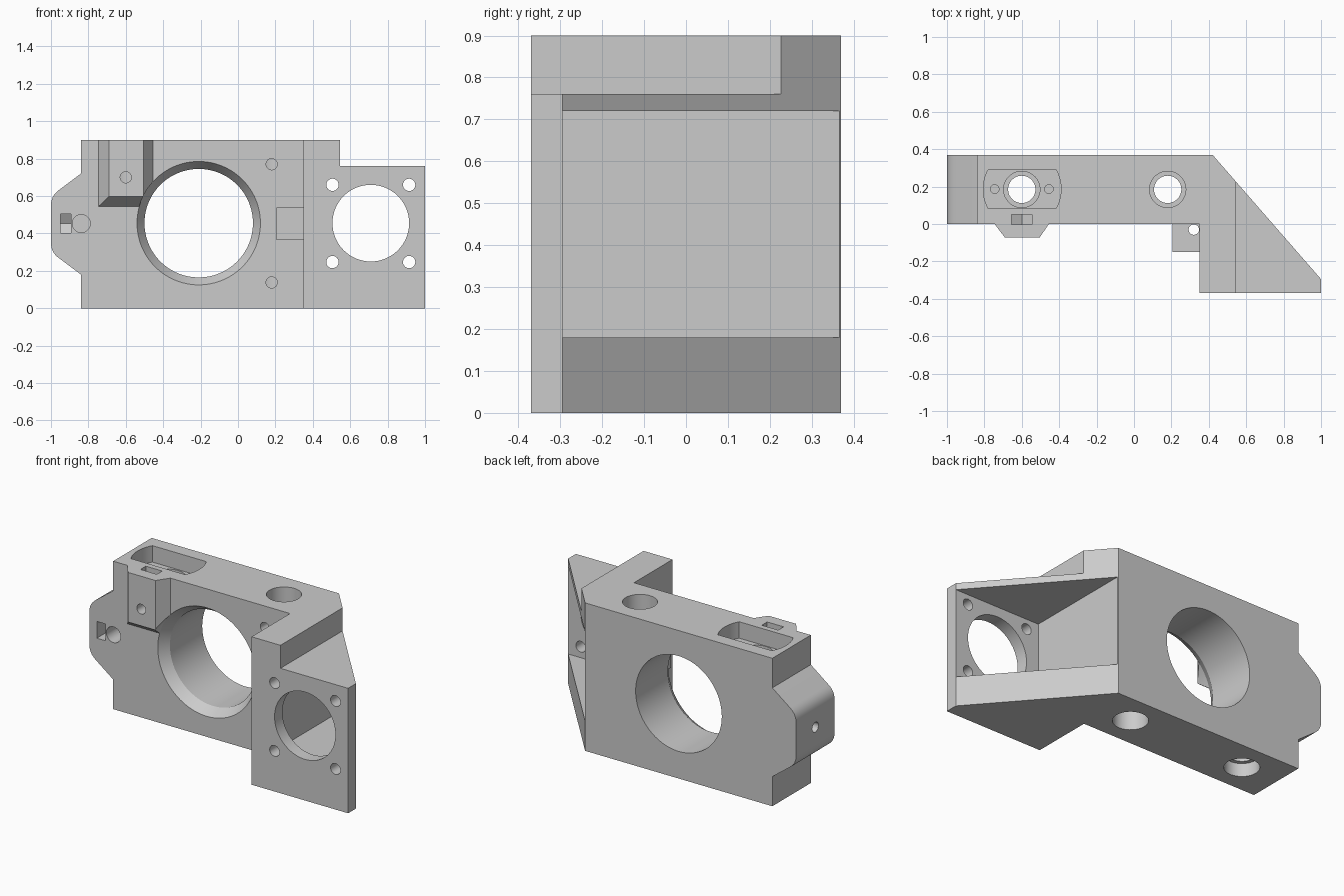
import bpy, bmesh, math

if "Cube" in bpy.data.objects:
    bpy.data.objects.remove(bpy.data.objects["Cube"], do_unlink=True)

# One plain grey plastic
grey = bpy.data.materials.new("grey_plastic")
grey.use_nodes = True
grey.diffuse_color = (0.6, 0.6, 0.6, 1)
grey.node_tree.nodes["Principled BSDF"].inputs["Base Color"].default_value = (0.6, 0.6, 0.6, 1)


def place(axis, u, v, t):
    """Put a 2D point (u, v) at distance t along the given axis."""
    return {"x": (t, u, v), "y": (u, t, v), "z": (u, v, t)}[axis]


def loft(name, axis, rings):
    """Skin a closed solid over rings of (points, distance)."""
    bm = bmesh.new()
    loops = [[bm.verts.new(place(axis, u, v, t)) for u, v in pts] for pts, t in rings]
    n = len(loops[0])
    for a, b in zip(loops, loops[1:]):
        for i in range(n):
            j = (i + 1) % n
            bm.faces.new((a[i], a[j], b[j], b[i]))
    bm.faces.new(loops[0])
    bm.faces.new(loops[-1])
    bmesh.ops.recalc_face_normals(bm, faces=bm.faces)
    mesh = bpy.data.meshes.new(name)
    bm.to_mesh(mesh)
    bm.free()
    mesh.materials.append(grey)
    ob = bpy.data.objects.new(name, mesh)
    bpy.context.collection.objects.link(ob)
    return ob


def prism(name, axis, pts, lo, hi):
    return loft(name, axis, [(pts, lo), (pts, hi)])


def box(name, x, y, z):
    return prism(name, "z", [(x[0], y[0]), (x[1], y[0]), (x[1], y[1]), (x[0], y[1])], *z)


def turned(name, axis, u, v, profile, sides=48):
    """Round solid: profile is a list of (distance, radius)."""
    angles = [2 * math.pi * i / sides for i in range(sides)]
    return loft(name, axis, [([(u + r * math.cos(a), v + r * math.sin(a)) for a in angles], t)
                             for t, r in profile])


def hole(axis, u, v, r, lo, hi, sides=48):
    return turned("hole_cutter", axis, u, v, [(lo, r), (hi, r)], sides)


def combine(target, tool, operation):
    mod = target.modifiers.new("combine", "BOOLEAN")
    mod.operation, mod.object, mod.solver = operation, tool, "EXACT"
    bpy.context.view_layer.update()
    result = bpy.data.meshes.new_from_object(
        target.evaluated_get(bpy.context.evaluated_depsgraph_get()))
    target.modifiers.clear()
    target.data = result
    bpy.data.objects.remove(tool, do_unlink=True)


# Main block with the rounded side lug in its outline
def fillet(a, b, c, steps=8):
    return [tuple((1 - s) ** 2 * p + 2 * s * (1 - s) * q + s * s * r for p, q, r in zip(a, b, c))
            for s in (i / steps for i in range(steps + 1))]


MID = 0.45
upper = [(-0.84, 0.9), (-0.84, 0.72)] + fillet((-0.96, 0.63), (-1, 0.6), (-1, 0.55))
lower = [(x, 2 * MID - z) for x, z in reversed(upper)]
body = prism("carriage_bracket", "y", upper + lower + [(0.4, 0), (0.4, 0.9)], 0, 0.37)

# Motor mount wedge: stepped top and open pocket between two gussets
wedge = prism("motor_mount", "z",
              [(0.35, -0.37), (1, -0.37), (1, -0.295), (0.42, 0.37), (0.35, 0.37)], 0, 0.9)
combine(wedge, box("step_cutter", (0.545, 1.2), (-0.5, 0.5), (0.76, 1)), "DIFFERENCE")
combine(wedge, box("pocket_cutter", (0.423, 1.2), (-0.295, 0.5), (0.18, 0.72)), "DIFFERENCE")
combine(wedge, hole("y", 0.71, 0.455, 0.205, -0.5, -0.2, 64), "DIFFERENCE")
for x in (0.505, 0.915):
    for z in (0.247, 0.66):
        combine(wedge, hole("y", x, z, 0.033, -0.5, -0.2, 24), "DIFFERENCE")
combine(body, wedge, "UNION")

# Nut boss on the front, bevelled on both sides and underneath
boss = prism("nut_boss", "z", [(-0.745, 0), (-0.69, -0.073), (-0.505, -0.073), (-0.455, 0),
                               (-0.455, 0.03), (-0.745, 0.03)], 0.545, 0.9)
combine(boss, prism("bevel_cutter", "x", [(-0.15, 0.655), (0, 0.545), (0, 0.4), (-0.15, 0.4)],
                    -1, 0), "DIFFERENCE")
combine(body, boss, "UNION")

# Small tab with a vertical hole in the inner corner
tab = box("corner_tab", (0.205, 0.38), (-0.15, 0.03), (0.365, 0.54))
combine(tab, hole("z", 0.32, -0.03, 0.028, 0, 1, 24), "DIFFERENCE")
combine(body, tab, "UNION")

# Large bore with a front chamfer
cutters = [turned("bore_cutter", "y", -0.21, 0.455,
                  [(-0.3, 0.33), (0, 0.33), (0.06, 0.29), (0.6, 0.29)], 96)]

# Vertical rod holes, wide at both ends and narrow between
for x, low, high in ((-0.6, 0.08, 0.6), (0.18, 0.28, 0.62)):
    cutters.append(turned("rod_cutter", "z", x, 0.185,
                          [(-0.1, 0.097), (low, 0.097), (low, 0.073),
                           (high, 0.073), (high, 0.097), (1, 0.097)]))

# Flange recess on top: round ends, flat sides, two screw holes
half = math.asin(0.103 / 0.21)
arc = [half * (i / 8 - 1) for i in range(17)]
ends = [a for a in arc] + [a + math.pi for a in arc]
cutters.append(prism("recess_cutter", "z", [(-0.598 + 0.208 * math.cos(a), 0.187 + 0.21 * math.sin(a))
                                            for a in ends], 0.8, 1))
for x in (-0.745, -0.455):
    cutters.append(hole("z", x, 0.187, 0.023, 0.68, 1, 24))

# Clamp screw holes
for x, z in ((-0.6, 0.7), (0.18, 0.77), (0.18, 0.138)):
    cutters.append(hole("y", x, z, 0.03, -0.2, 0.185, 24))
cutters.append(hole("x", 0.185, 0.453, 0.03, -1.1, -0.84, 24))

# Probe hole in the side lug
cutters.append(hole("y", -0.838, 0.453, 0.048, -0.2, 0.32, 32))

# Nut slots with pointed floors
cutters.append(prism("top_nut_cutter", "y", [(-0.655, 1), (-0.545, 1), (-0.545, 0.67),
                                             (-0.6, 0.64), (-0.655, 0.67)], -0.002, 0.05))
cutters.append(prism("side_nut_cutter", "x", [(-0.1, 0.402), (-0.1, 0.504), (0.215, 0.504),
                                              (0.245, 0.453), (0.215, 0.402)], -0.95, -0.892))
for cutter in cutters:
    combine(body, cutter, "DIFFERENCE")

# Smooth round surfaces, keep edges crisp
bpy.ops.object.select_all(action="DESELECT")
body.select_set(True)
bpy.context.view_layer.objects.active = body
bpy.ops.object.shade_smooth_by_angle(angle=math.radians(25))
